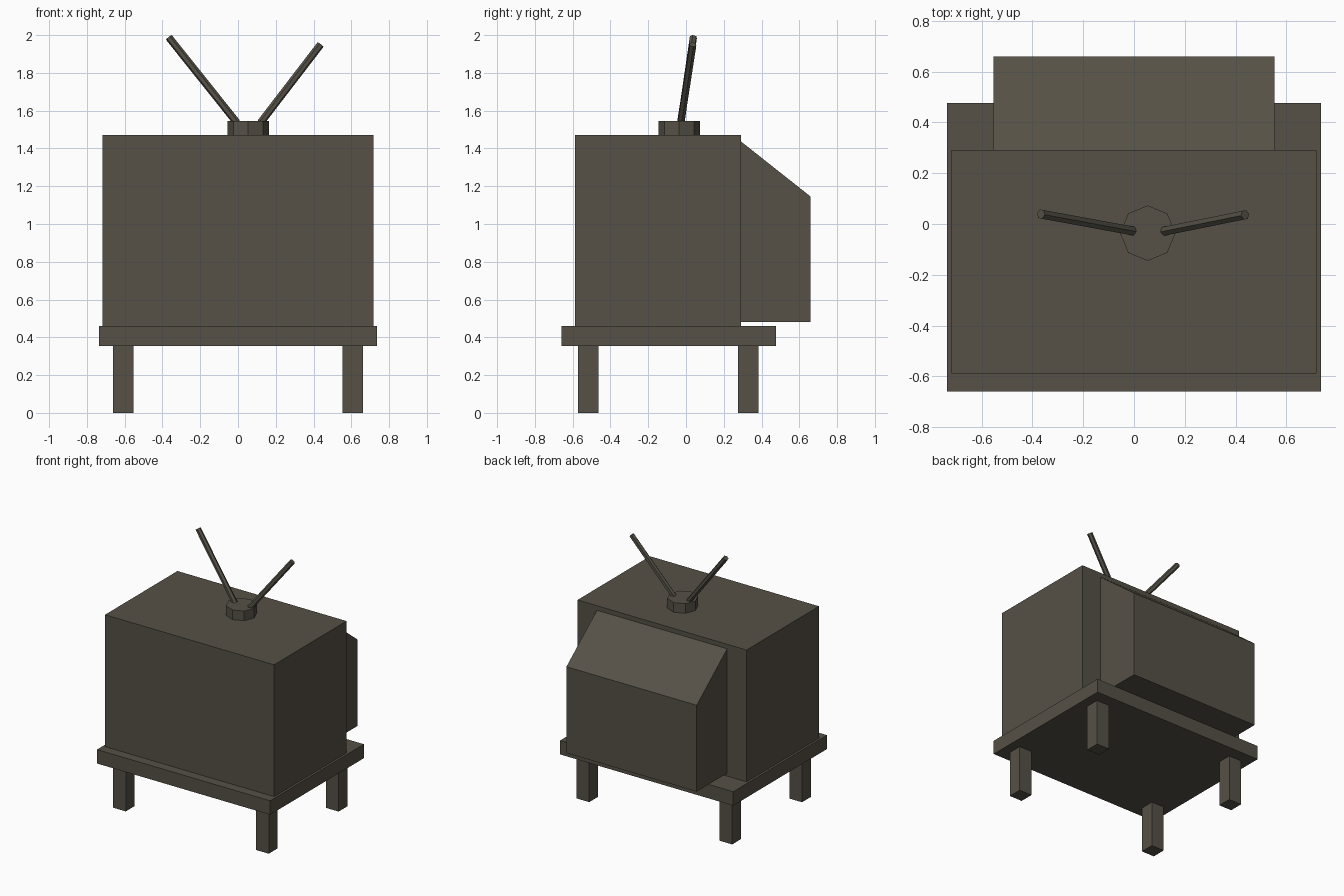
import bpy, bmesh
from mathutils import Vector

if "Cube" in bpy.data.objects:
    bpy.data.objects.remove(bpy.data.objects["Cube"])

mat = bpy.data.materials.new("dark olive brown")
mat.diffuse_color = (0.092, 0.082, 0.062, 1)
mat.use_nodes = True
mat.node_tree.nodes["Principled BSDF"].inputs["Base Color"].default_value = mat.diffuse_color


def add_object(name, bm):
    bmesh.ops.recalc_face_normals(bm, faces=bm.faces)
    mesh = bpy.data.meshes.new(name)
    bm.to_mesh(mesh)
    bm.free()
    mesh.materials.append(mat)
    obj = bpy.data.objects.new(name, mesh)
    bpy.context.collection.objects.link(obj)
    return obj


def prism(name, profile, x0, x1):
    """Extrude a (y, z) profile along x."""
    bm = bmesh.new()
    face = bm.faces.new([bm.verts.new((x0, y, z)) for y, z in profile])
    ext = bmesh.ops.extrude_face_region(bm, geom=[face])
    verts = [v for v in ext["geom"] if isinstance(v, bmesh.types.BMVert)]
    bmesh.ops.translate(bm, verts=verts, vec=(x1 - x0, 0, 0))
    return add_object(name, bm)


def box(name, x0, x1, y0, y1, z0, z1):
    return prism(name, [(y0, z0), (y1, z0), (y1, z1), (y0, z1)], x0, x1)


def rod(name, start, end, radius, sides):
    a, b = Vector(start), Vector(end)
    bm = bmesh.new()
    bmesh.ops.create_cone(bm, cap_ends=True, segments=sides, radius1=radius,
                          radius2=radius, depth=(b - a).length)
    obj = add_object(name, bm)
    obj.location = (a + b) / 2
    obj.rotation_mode = 'QUATERNION'
    obj.rotation_quaternion = (b - a).to_track_quat('Z', 'Y')
    return obj


# Stand: table top and four square legs
box("table_top", -0.735, 0.735, -0.66, 0.477, 0.353, 0.46)
for side, x in (("left", -0.607), ("right", 0.607)):
    for end, y in (("front", -0.517), ("back", 0.33)):
        box(f"{end}_{side}_leg", x - 0.054, x + 0.054,
            y - 0.054, y + 0.054, 0, 0.353)

# Television cabinet and sloping tube housing behind it
box("cabinet", -0.718, 0.718, -0.588, 0.291, 0.46, 1.472)
prism("tube_housing", [(0.291, 0.482), (0.66, 0.482), (0.66, 1.145), (0.291, 1.437)],
      -0.553, 0.553)

# Octagonal aerial base and two rods
bm = bmesh.new()
bmesh.ops.create_cone(bm, cap_ends=True, segments=8, radius1=0.109,
                      radius2=0.109, depth=0.076)
add_object("aerial_base", bm).location = (0.054, -0.036, 1.508)
rod("left_aerial", (-0.006, -0.027, 1.537), (-0.366, 0.039, 1.988), 0.02, 6)
rod("right_aerial", (0.120, -0.028, 1.537), (0.437, 0.036, 1.950), 0.02, 6)
